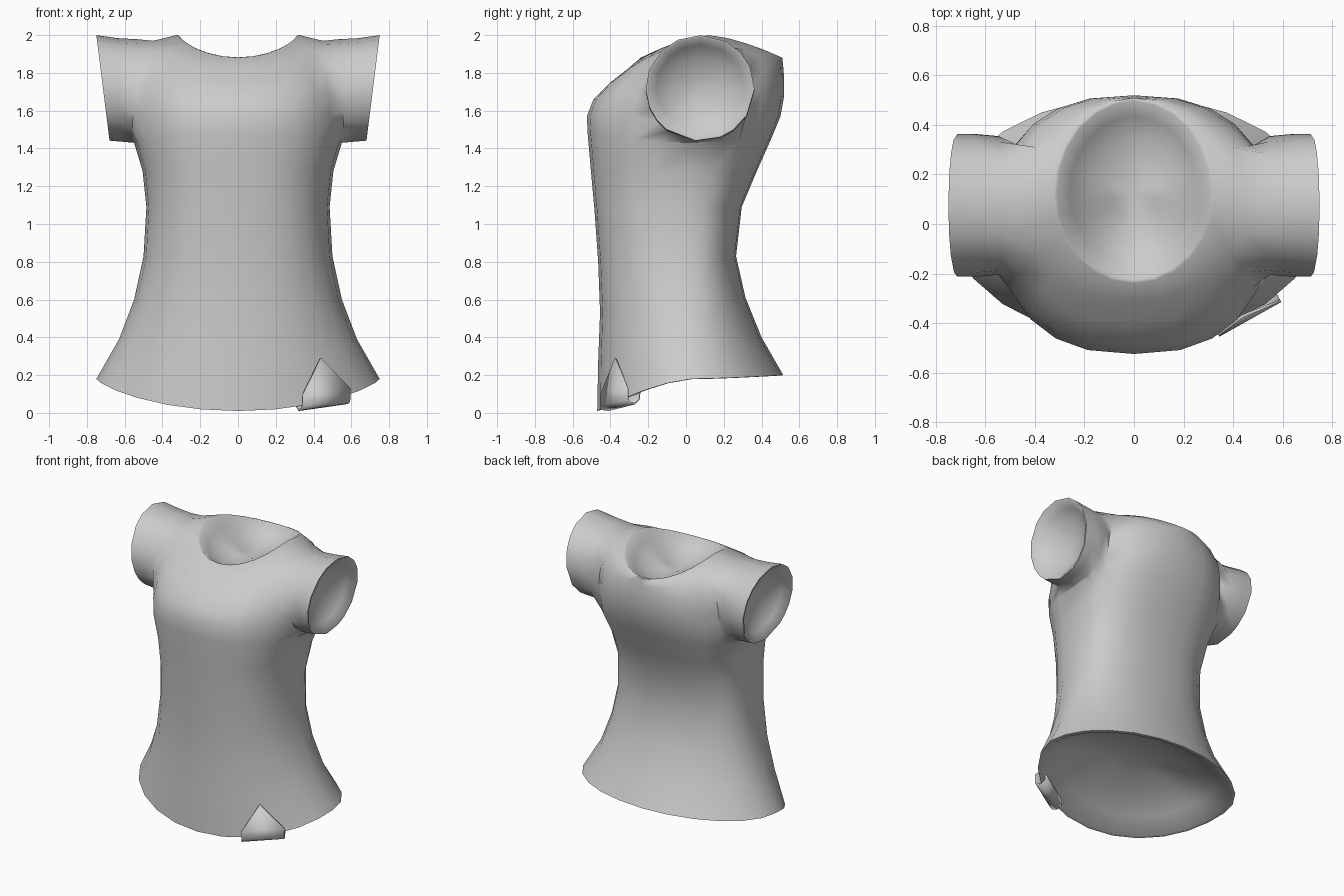
import bpy, bmesh
from math import cos, sin, pi, atan2
from mathutils import Vector

cube = bpy.data.objects.get("Cube")
if cube:
    bpy.data.objects.remove(cube, do_unlink=True)

cloth = bpy.data.materials.new("grey_cloth")
cloth.use_nodes = True
GREY = (0.6, 0.6, 0.6, 1)
cloth.diffuse_color = GREY
cloth.node_tree.nodes["Principled BSDF"].inputs["Base Color"].default_value = GREY


def finish(bm, name, angle):
    """Turn a bmesh into a smooth-shaded cloth object."""
    mesh = bpy.data.meshes.new(name)
    bm.to_mesh(mesh)
    bm.free()
    mesh.materials.append(cloth)
    obj = bpy.data.objects.new(name, mesh)
    bpy.context.collection.objects.link(obj)
    bpy.ops.object.select_all(action='DESELECT')
    obj.select_set(True)
    bpy.context.view_layer.objects.active = obj
    bpy.ops.object.shade_smooth_by_angle(angle=angle)
    return obj


def bridge(bm, a, b):
    for k in range(len(a)):
        n = (k + 1) % len(a)
        bm.faces.new((a[k], a[n], b[n], b[k]))


def hollow(bm, rim, axis, depth):
    """Close an opening with a thin rim and a dished lining."""
    centre = sum((v.co for v in rim), Vector()) / len(rim)
    axis = Vector(axis).normalized()
    loop = rim
    for t, d in ((.96, 0), (.8, .4), (.55, .72), (.28, .93)):
        ring = [bm.verts.new(centre.lerp(v.co, t) + axis * depth * d) for v in rim]
        bridge(bm, loop, ring)
        loop = ring
    tip = bm.verts.new(centre + axis * depth)
    for k in range(len(loop)):
        bm.faces.new((loop[k], loop[(k + 1) % len(loop)], tip))


# Body rings: half width, centre y, front y, back y, side z, front z, back z, roundness
COLS = 24
RINGS = [
    (.75, .03, -.47, .515, .18, .01, .20, 1),
    (.63, .00, -.465, .40, .39, .27, .40, .95),
    (.55, .00, -.455, .315, .60, .53, .61, .88),
    (.50, .00, -.465, .265, .83, .80, .83, .82),
    (.485, .00, -.485, .295, 1.09, 1.08, 1.09, .8),
    (.505, .02, -.505, .375, 1.28, 1.30, 1.28, .8),
    (.55, .05, -.52, .455, 1.43, 1.47, 1.46, .8),
    (.55, .05, -.525, .50, 1.57, 1.57, 1.57, .8),
    (.54, .05, -.49, .52, 1.72, 1.66, 1.68, .82),
    (.52, .06, -.40, .52, 1.84, 1.75, 1.77, .85),
    (.45, .08, -.31, .515, 1.97, 1.82, 1.83, .92),
    (.325, .12, -.24, .51, 2.00, 1.88, 1.88, 1),
]
ARM_LOW, ARM_TOP, ARM_HALF = 6, 10, 2


def ring_point(ring, i):
    a, yc, yf, yb, zs, zf, zb, e = ring
    t = 2 * pi * i / COLS
    c, s = cos(t), sin(t)
    x = a * abs(c) ** e * (1 if c > 0 else -1)
    y_end, z_end = (yb, zb) if s > 0 else (yf, zf)
    return (x, yc + (y_end - yc) * abs(s) ** e, zs + (z_end - zs) * abs(s) ** 1.5)


bm = bmesh.new()
grid = [[bm.verts.new(ring_point(r, i)) for i in range(COLS)] for r in RINGS]
for r in range(len(RINGS) - 1):
    for i in range(COLS):
        from_side = (i + ARM_HALF) % (COLS // 2)
        if ARM_LOW <= r < ARM_TOP and from_side < 2 * ARM_HALF:
            continue  # armhole
        j = (i + 1) % COLS
        bm.faces.new((grid[r][i], grid[r][j], grid[r + 1][j], grid[r + 1][i]))

# Neck and hem openings
hollow(bm, grid[-1], (0, 0, -1), .15)
hollow(bm, grid[0], (0, 0, 1), .2)

# Sleeves grown out of each armhole: x at bottom, x at top, centre z, y radius, z radius
SLEEVE = [(.565, .53, 1.704, .28, .274), (.63, .64, 1.71, .288, .274),
          (.68, .75, 1.72, .288, .28)]
for side, mid in ((1, 0), (-1, COLS // 2)):
    lo, hi = mid - ARM_HALF, mid + ARM_HALF
    path = [(ARM_LOW, i) for i in range(lo, hi)]
    path += [(r, hi) for r in range(ARM_LOW, ARM_TOP)]
    path += [(ARM_TOP, i) for i in range(hi, lo, -1)]
    path += [(r, lo) for r in range(ARM_TOP, ARM_LOW, -1)]
    loop = [grid[r][i % COLS] for r, i in path]
    angles = [atan2(v.co.z - 1.71, v.co.y - .075) for v in loop]
    for x0, x1, zc, ry, rz in SLEEVE:
        outer = [bm.verts.new((side * (x0 + (x1 - x0) * (sin(t) + 1) / 2),
                               .075 + ry * cos(t), zc + rz * sin(t))) for t in angles]
        bridge(bm, loop, outer)
        loop = outer
    hollow(bm, loop, (-side, 0, .12), .12)

bmesh.ops.delete(bm, geom=[v for v in bm.verts if not v.link_faces], context='VERTS')
bmesh.ops.recalc_face_normals(bm, faces=bm.faces)
finish(bm, "shirt", 1.1)

# Hem tag: pointed flap outside, folded under the hem and curled up inside
bm = bmesh.new()
left, right = Vector((.345, -.455, .055)), Vector((.595, -.315, .09))
inward = Vector((-.49, .87, 0))
FOLD = [(0, .04), (0, -.02), (.015, -.04), (.05, -.045), (.08, -.02), (.085, .02), (.06, .06)]
rows = [[bm.verts.new(p + inward * d + Vector((0, 0, h))) for p in (left, right)]
        for d, h in FOLD]
for a, b in zip(rows, rows[1:]):
    bm.faces.new((a[0], b[0], b[1], a[1]))
tip = bm.verts.new((.44, -.378, .29))
bm.faces.new((rows[0][0], rows[0][1], tip))
tag = finish(bm, "hem_tag", .7)
solid = tag.modifiers.new("thickness", 'SOLIDIFY')
solid.thickness = .012
solid.offset = -1
